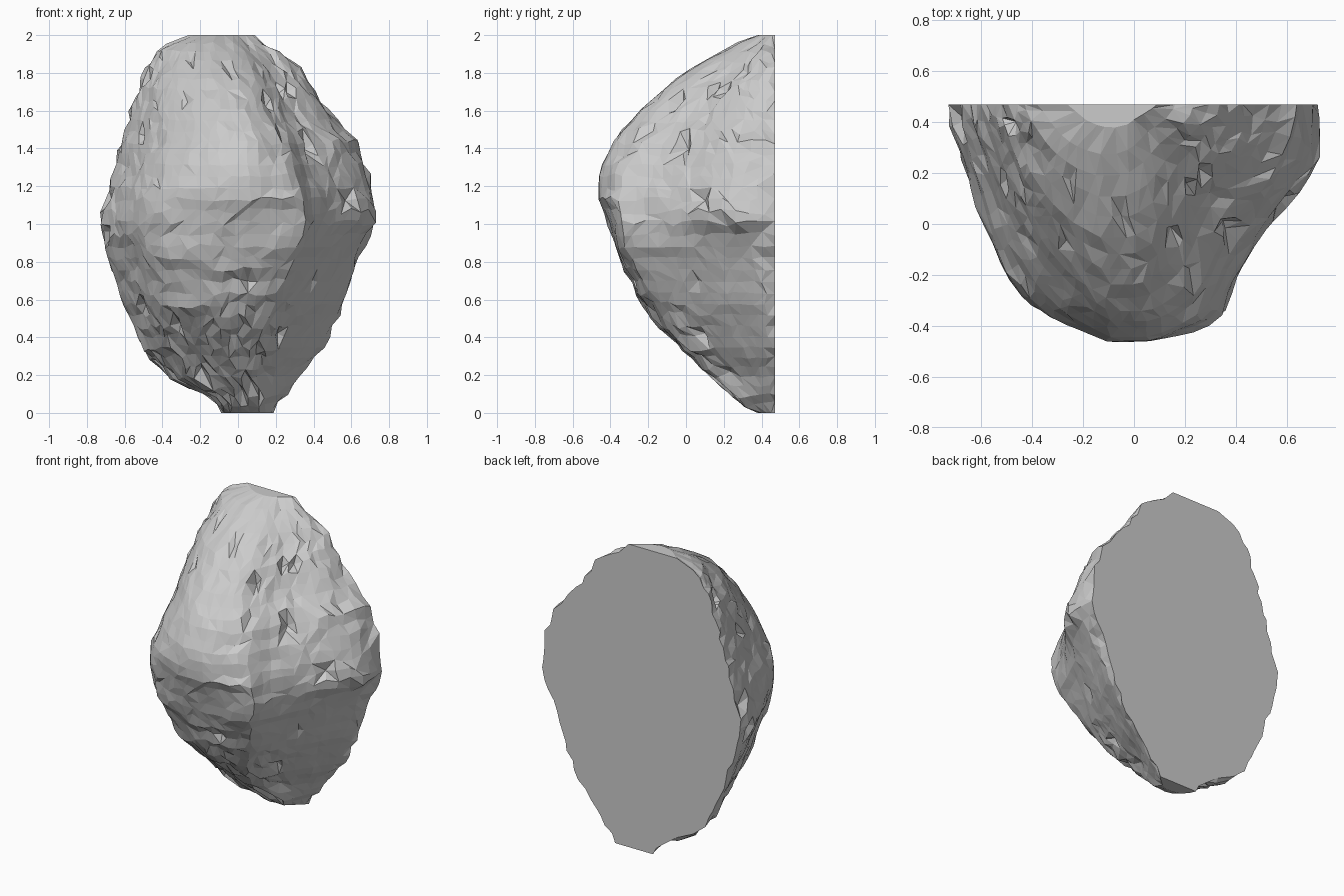
import bpy, bmesh, random
from mathutils import Vector, noise

if "Cube" in bpy.data.objects:
    bpy.data.objects.remove(bpy.data.objects["Cube"])

random.seed(11)
BACK = 0.47
ROWS, COLS = 36, 38

# height, left edge, right edge, front depth
LEVELS = [(0.01, -0.09, 0.19, 0.38), (0.05, -0.12, 0.22, 0.31), (0.11, -0.18, 0.28, 0.23),
          (0.19, -0.37, 0.32, 0.14), (0.35, -0.50, 0.45, -0.02), (0.55, -0.59, 0.55, -0.21),
          (0.80, -0.68, 0.64, -0.34), (0.92, -0.72, 0.69, -0.39), (1.00, -0.73, 0.73, -0.41),
          (1.15, -0.70, 0.72, -0.47), (1.30, -0.65, 0.66, -0.45), (1.45, -0.62, 0.62, -0.37),
          (1.52, -0.59, 0.55, -0.32), (1.63, -0.56, 0.46, -0.21), (1.75, -0.52, 0.39, -0.08),
          (1.85, -0.47, 0.31, 0.08), (1.93, -0.42, 0.21, 0.22), (1.98, -0.33, 0.12, 0.32),
          (2.00, -0.25, 0.08, 0.38)]

# cross-sections from left back edge to right back edge: (width fraction, depth fraction)
LEFT = [(-1, 0), (-1, 0.1), (-0.88, 0.37), (-0.75, 0.65), (-0.7, 0.76), (-0.6, 0.86),
        (-0.46, 0.93), (-0.16, 1), (0.1, 1)]
CROWN_LEFT = [(-1, 0), (-0.97, 0.1), (-0.87, 0.3), (-0.74, 0.53), (-0.66, 0.64), (-0.56, 0.75),
              (-0.4, 0.88), (-0.14, 1), (0.12, 1)]
SECTIONS = [  # height, outline: lower facet, facet under the ridge, ridge, crown
    (0.40, LEFT + [(0.22, 0.97), (0.36, 0.9), (0.5, 0.7), (0.65, 0.5), (0.82, 0.27), (0.97, 0.07), (1, 0)]),
    (0.88, LEFT + [(0.33, 0.97), (0.5, 0.93), (0.62, 0.71), (0.74, 0.5), (0.87, 0.29), (0.98, 0.11), (1, 0)]),
    (1.03, LEFT + [(0.33, 0.95), (0.49, 0.91), (0.56, 0.74), (0.68, 0.59), (0.86, 0.42), (1, 0.24), (1, 0)]),
    (1.50, CROWN_LEFT + [(0.25, 0.95), (0.38, 0.86), (0.5, 0.69), (0.62, 0.53), (0.8, 0.37), (0.96, 0.18), (1, 0)])]


def lerp_table(table, key):
    if key <= table[0][0]:
        return list(table[0])
    for a, b in zip(table, table[1:]):
        if key <= b[0]:
            f = (key - a[0]) / (b[0] - a[0])
            return [p + (q - p) * f for p, q in zip(a, b)]
    return list(table[-1])


def outline_at(z):
    # blend the cross-sections by height, then key each point by distance along the outline
    flat = [(h, *[n for pt in pts for n in pt]) for h, pts in SECTIONS]
    vals = lerp_table(flat, z)[1:]
    pts = [Vector(p) for p in zip(vals[::2], vals[1::2])]
    d, out = 0, [(0, *pts[0])]
    for a, b in zip(pts, pts[1:]):
        d += (b - a).length
        out.append((d, *b))
    return [(k / d, x, y) for k, x, y in out]


# rough front shell, lofted level by level
bm = bmesh.new()
grid = []
for r in range(ROWS + 1):
    t = r / ROWS
    z = 0.01 + 1.99 * (0.75 * t + 0.25 * (3 * t * t - 2 * t ** 3))
    _, xl, xr, yf = lerp_table(LEVELS, z)
    outline = outline_at(z)
    row = []
    for c in range(COLS + 1):
        s = c / COLS
        if 0 < c < COLS:
            s += random.uniform(-0.3, 0.3) / COLS
        _, u, v = lerp_table(outline, s)
        p = Vector(((xl + xr) / 2 + u * (xr - xl) / 2, BACK - v * (BACK - yf), z))
        # stone relief: lumps, layered steps and chips, calmer on the crown and lower right facet
        out = Vector((p.x, p.y - BACK, (z - 1) * 0.7)).normalized()
        calm = 1
        if (z > 1.15 and -0.4 < p.x < 0.15) or (z < 0.9 and u > 0.5):
            calm = 0.35
        bump = 0.016 * noise.noise(p * 4) + 0.018 * noise.noise(Vector((p.x * 5, p.y * 5, z * 13)))
        if random.random() < 0.03 and 0 < r < ROWS:
            bump -= 0.04
        p += out * bump * calm
        if 0 < r < ROWS:
            p.z += random.uniform(-0.018, 0.018) * calm
        if c in (0, COLS):
            p.x += random.uniform(-0.012, 0.012)
        p.x = min(0.73, max(-0.73, p.x))
        p.y = BACK if c in (0, COLS) else min(BACK - 0.004, max(-0.47, p.y))
        p.z = min(2, max(0, p.z))
        row.append(bm.verts.new(p))
    grid.append(row)

for a, b in zip(grid, grid[1:]):
    for c in range(COLS):
        q = (a[c], a[c + 1], b[c + 1], b[c])
        if random.random() < 0.5:
            bm.faces.new((q[0], q[1], q[2]))
            bm.faces.new((q[0], q[2], q[3]))
        else:
            bm.faces.new((q[0], q[1], q[3]))
            bm.faces.new((q[1], q[2], q[3]))

# bottom and top tips, then the flat cut back
for row, z in ((grid[0], 0.0), (grid[-1], 2.0)):
    for v in row:
        v.co.z = z
    bm.faces.new(row)
bm.faces.new([row[0] for row in grid] + [row[-1] for row in reversed(grid)])

# merge crowded points so the facets stay even at the tips
crowded = [v for row in grid for v in row[1:-1]]
bmesh.ops.remove_doubles(bm, verts=crowded, dist=0.03)
bmesh.ops.recalc_face_normals(bm, faces=bm.faces)

mesh = bpy.data.meshes.new("rock")
bm.to_mesh(mesh)
bm.free()
bpy.context.collection.objects.link(bpy.data.objects.new("rock", mesh))
